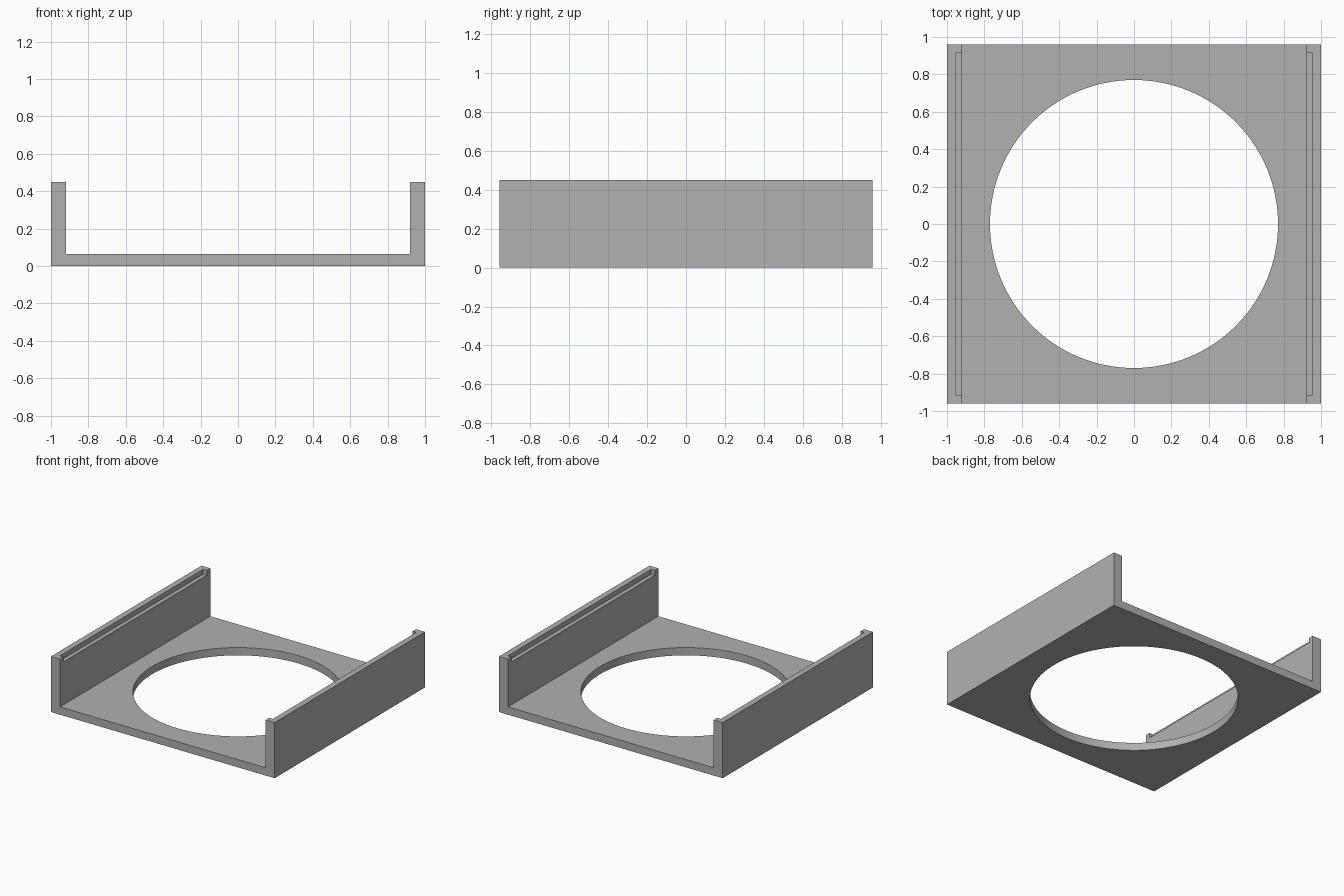
import bpy
import bmesh

default = bpy.data.objects.get("Cube")
if default:
    bpy.data.objects.remove(default, do_unlink=True)

HALF_X, HALF_Y, HEIGHT = 1.0, 0.96, 0.45
INNER_X, FLOOR = 0.92, 0.063
HOLE_RADIUS = 0.77
REBATE_X, REBATE_Y, REBATE_DEPTH = 0.953, 0.917, 0.04

grey = bpy.data.materials.new("plain grey")
grey.use_nodes = True
colour = (0.44, 0.44, 0.44, 1)
grey.diffuse_color = colour
grey.node_tree.nodes["Principled BSDF"].inputs["Base Color"].default_value = colour


def add_object(name, bm):
    bmesh.ops.recalc_face_normals(bm, faces=bm.faces)
    mesh = bpy.data.meshes.new(name)
    bm.to_mesh(mesh)
    bm.free()
    mesh.materials.append(grey)
    obj = bpy.data.objects.new(name, mesh)
    bpy.context.collection.objects.link(obj)
    return obj


def cut(target, cutter):
    mod = target.modifiers.new("cut " + cutter.name, 'BOOLEAN')
    mod.operation = 'DIFFERENCE'
    mod.solver = 'EXACT'
    mod.object = cutter
    cutter.hide_render = True
    cutter.hide_set(True)


# Channel-shaped tray: half profile mirrored, then extruded front to back
half = [(HALF_X, 0), (HALF_X, HEIGHT), (INNER_X, HEIGHT), (INNER_X, FLOOR)]
profile = half + [(-x, z) for x, z in reversed(half)]
bm = bmesh.new()
face = bm.faces.new([bm.verts.new((x, -HALF_Y, z)) for x, z in profile])
extruded = bmesh.ops.extrude_face_region(bm, geom=[face])["geom"]
verts = [g for g in extruded if isinstance(g, bmesh.types.BMVert)]
bmesh.ops.translate(bm, verts=verts, vec=(0, 2 * HALF_Y, 0))
tray = add_object("channel_tray", bm)

# Round opening through the floor
bm = bmesh.new()
bmesh.ops.create_cone(bm, cap_ends=True, segments=128, radius1=HOLE_RADIUS,
                      radius2=HOLE_RADIUS, depth=0.4)
cut(tray, add_object("opening_cutter", bm))

# Shallow rebate along the inner top edge of each wall, stopped at both ends
for side, sign in (("left", 1), ("right", -1)):
    inner = INNER_X - 0.05
    bm = bmesh.new()
    bmesh.ops.create_cube(bm, size=1)
    bmesh.ops.scale(bm, verts=bm.verts,
                    vec=(REBATE_X - inner, 2 * REBATE_Y, 2 * REBATE_DEPTH))
    bmesh.ops.translate(bm, verts=bm.verts,
                        vec=(sign * (REBATE_X + inner) / 2, 0, HEIGHT))
    cut(tray, add_object(side + "_rebate_cutter", bm))

# Apply the cuts, then remove the cutters
bpy.context.view_layer.objects.active = tray
tray.select_set(True)
for mod in list(tray.modifiers):
    cutter = mod.object
    bpy.ops.object.modifier_apply(modifier=mod.name)
    bpy.data.objects.remove(cutter, do_unlink=True)
bpy.ops.object.shade_smooth_by_angle()
